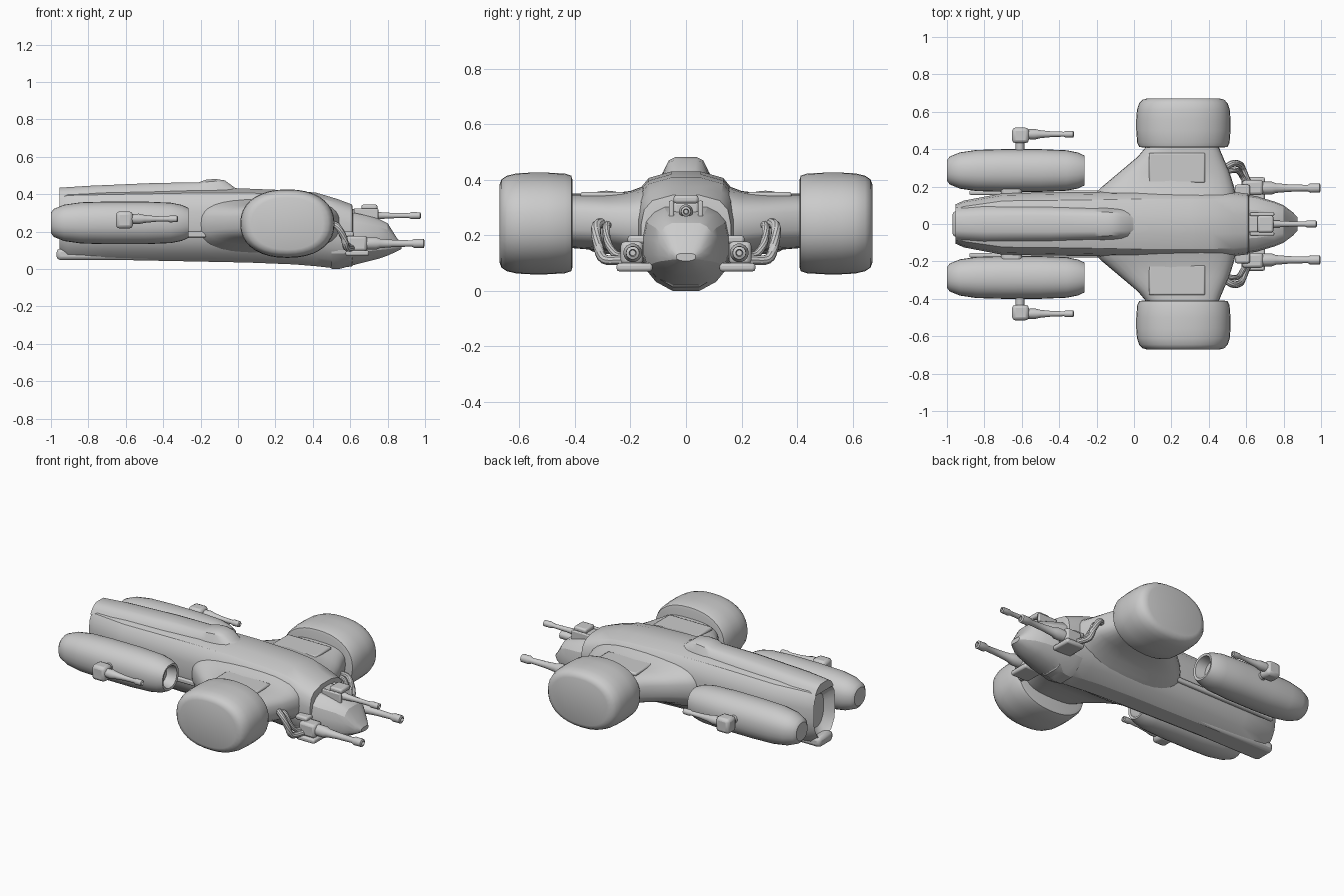
import bpy, bmesh
from math import cos, sin, pi
from mathutils import Vector


def loft(name, rings, mirror=False, angle=35):
    """Skin a list of equal-length closed rings and cap both ends."""
    bm = bmesh.new()
    loops = [[bm.verts.new(p) for p in ring] for ring in rings]
    n = len(loops[0])
    for a, b in zip(loops, loops[1:]):
        for i in range(n):
            j = (i + 1) % n
            bm.faces.new((a[i], a[j], b[j], b[i]))
    bm.faces.new(loops[0])
    bm.faces.new(loops[-1])
    bmesh.ops.recalc_face_normals(bm, faces=bm.faces)
    me = bpy.data.meshes.new(name)
    bm.to_mesh(me)
    bm.free()
    ob = bpy.data.objects.new(name, me)
    bpy.context.collection.objects.link(ob)
    if mirror:
        mod = ob.modifiers.new("Mirror", "MIRROR")
        mod.use_axis = (False, True, False)
    bpy.ops.object.select_all(action="DESELECT")
    ob.select_set(True)
    bpy.context.view_layer.objects.active = ob
    bpy.ops.object.shade_smooth_by_angle(angle=angle * pi / 180)
    return ob


def oval(n, power=2.0):
    """Unit superellipse points."""
    pts = []
    for i in range(n):
        c, s = cos(2 * pi * i / n), sin(2 * pi * i / n)
        f = lambda v: (1 if v >= 0 else -1) * abs(v) ** (2 / power)
        pts.append((f(c), f(s)))
    return pts


def lathe_x(name, cy, cz, profile, n=24, mirror=False, power=2.0):
    """Turned part along x from (x, radius) pairs."""
    return loft(name, [[(x, cy + r * a, cz + r * b) for a, b in oval(n, power)]
                       for x, r in profile], mirror)


def tube(name, path, r, n=10, mirror=False):
    """Round pipe through a few path points, smoothed by a spline."""
    p = [Vector(v) for v in path]
    p = [2 * p[0] - p[1]] + p + [2 * p[-1] - p[-2]]
    pts = []
    for a, b, c, d in zip(p, p[1:], p[2:], p[3:]):
        for k in range(5):
            t = k / 5
            pts.append(0.5 * (2 * b + (c - a) * t + (2 * a - 5 * b + 4 * c - d) * t * t
                              + (3 * b - a - 3 * c + d) * t ** 3))
    pts.append(p[-2])
    rings = []
    for i, v in enumerate(pts):
        d = pts[min(i + 1, len(pts) - 1)] - pts[max(i - 1, 0)]
        q = d.to_track_quat("Z", "Y")
        rings.append([v + q @ Vector((r * a, r * b, 0)) for a, b in oval(n)])
    return loft(name, rings, mirror)


def block(name, x, y, z, bevel=0.01, mirror=False):
    """Bevelled box from three (min, max) ranges."""
    ring = [(y[0], z[0]), (y[1], z[0]), (y[1], z[1]), (y[0], z[1])]
    ob = loft(name, [[(k, a, b) for a, b in ring] for k in x], mirror)
    mod = ob.modifiers.new("Bevel", "BEVEL")
    mod.width, mod.segments = bevel, 2
    return ob


def hull_ring(x, w, zb, zt, mid, flat_top=0.3, flat_bottom=0.3):
    """Faceted body section, symmetric in y."""
    up, dn = zt - mid, mid - zb
    half = [(flat_bottom, -dn), (0.68, -dn * 0.78), (0.93, -dn * 0.45), (1, -dn * 0.1),
            (1, up * 0.35), (0.93, up * 0.68), (0.75, up * 0.88), (flat_top, up)]
    right = [(x, w * a, mid + b) for a, b in half]
    return right + [(px, -py, pz) for px, py, pz in reversed(right)]


# Main hull, with a recessed tail
loft("hull", [hull_ring(*s) for s in (
    (-0.90, 0.07, 0.14, 0.34, 0.24), (-0.93, 0.09, 0.10, 0.38, 0.24),
    (-0.955, 0.105, 0.09, 0.40, 0.24), (-0.91, 0.125, 0.05, 0.415, 0.24),
    (-0.70, 0.165, 0.05, 0.42, 0.24), (-0.20, 0.172, 0.04, 0.43, 0.24),
    (0.05, 0.178, 0.035, 0.43, 0.24), (0.30, 0.180, 0.025, 0.42, 0.23),
    (0.42, 0.178, 0.015, 0.408, 0.22), (0.53, 0.172, 0.003, 0.375, 0.20),
    (0.61, 0.162, 0.015, 0.345, 0.18), (0.615, 0.150, 0.02, 0.31, 0.16))], angle=32)

# Faceted nose
loft("nose", [hull_ring(*s, 0.5, 0.3) for s in (
    (0.50, 0.155, 0.00, 0.32, 0.15), (0.54, 0.160, 0.00, 0.315, 0.15),
    (0.65, 0.150, 0.03, 0.295, 0.14), (0.75, 0.120, 0.055, 0.27, 0.14),
    (0.80, 0.100, 0.072, 0.245, 0.135), (0.85, 0.062, 0.095, 0.165, 0.125),
    (0.875, 0.035, 0.108, 0.135, 0.12))], angle=25)


# Dorsal spine and canopy hump
def spine_ring(x, w, zt, zb=0.38):
    half = [(w * 1.25, zb), (w, zb + (zt - zb) * 0.55), (w * 0.8, zt - 0.012), (w * 0.5, zt)]
    return [(x, y, z) for y, z in half] + [(x, -y, z) for y, z in reversed(half)]


loft("spine", [spine_ring(*s) for s in (
    (-0.955, 0.072, 0.435), (-0.80, 0.085, 0.445), (-0.45, 0.085, 0.460),
    (-0.21, 0.080, 0.464), (-0.17, 0.080, 0.478), (-0.12, 0.078, 0.482),
    (-0.07, 0.074, 0.474), (-0.02, 0.068, 0.437), (0.02, 0.06, 0.420))])
block("belly_plate", (-0.97, -0.42), (-0.07, 0.07), (0.048, 0.11), 0.02)
block("side_rail", (-0.88, 0.40), (0.155, 0.18), (0.17, 0.20), 0.008, True)

# Broad shoulders that carry the wheels
shoulder = []
for y, x0, x1, z0, z1 in ((0.05, -0.25, 0.56, 0.06, 0.395), (0.16, -0.21, 0.545, 0.10, 0.375),
                          (0.20, -0.17, 0.535, 0.125, 0.36), (0.28, -0.075, 0.51, 0.145, 0.35),
                          (0.36, 0.02, 0.475, 0.15, 0.35), (0.42, 0.07, 0.45, 0.155, 0.35)):
    shoulder.append([((x0 + x1) / 2 + (x1 - x0) / 2 * a, y, (z0 + z1) / 2 + (z1 - z0) / 2 * b)
                     for a, b in oval(32, 2.9)])
loft("shoulder", shoulder, True)
block("shoulder_panel", (0.08, 0.38), (0.22, 0.38), (0.335, 0.356), 0.008, True)

# Oval wheels
loft("wheel", [[(0.264 + 0.252 * s * a, y, 0.243 + 0.183 * s * b) for a, b in oval(36, 2.25)]
               for y, s in ((0.409, 0.86), (0.413, 0.94), (0.435, 0.98), (0.50, 1), (0.56, 1),
                            (0.61, 0.985), (0.645, 0.94), (0.664, 0.87), (0.672, 0.76))], True, 40)

# Rear side pods with open fronts
lathe_x("pod", 0.286, 0.247, (
    (-1.0, 0.055), (-0.985, 0.075), (-0.93, 0.097), (-0.84, 0.110), (-0.70, 0.114),
    (-0.50, 0.114), (-0.36, 0.108), (-0.30, 0.096), (-0.265, 0.080), (-0.268, 0.066),
    (-0.33, 0.055)), 28, True, 2.2)
block("pod_strut", (-0.71, -0.60), (0.12, 0.22), (0.20, 0.31), 0.02, True)

# Guns on the pods
tube("pod_gun_arm", ((-0.61, 0.37, 0.262), (-0.61, 0.41, 0.262), (-0.61, 0.45, 0.262)), 0.024, 12, True)
block("pod_gun_body", (-0.652, -0.562), (0.432, 0.515), (0.217, 0.308), 0.018, True)
lathe_x("pod_gun_barrel", 0.48, 0.268, (
    (-0.58, 0.026), (-0.53, 0.028), (-0.50, 0.021), (-0.44, 0.015), (-0.375, 0.013),
    (-0.365, 0.018), (-0.325, 0.017), (-0.32, 0.010), (-0.34, 0.008)), 12, True)

# Guns beside the nose
BARREL = ((0.0, 0.034), (0.07, 0.034), (0.09, 0.026), (0.16, 0.020), (0.26, 0.017),
          (0.275, 0.025), (0.325, 0.024), (0.33, 0.013), (0.30, 0.010))
lathe_x("nose_gun_barrel", 0.192, 0.137, [(0.668 + x, r) for x, r in BARREL], 14, True)
block("nose_gun_body", (0.58, 0.69), (0.155, 0.235), (0.095, 0.178), 0.015, True)
block("nose_gun_plate", (0.575, 0.70), (0.12, 0.25), (0.07, 0.10), 0.01, True)
block("nose_gun_bracket", (0.54, 0.62), (0.12, 0.21), (0.17, 0.20), 0.01, True)

# Gun on top of the nose
lathe_x("top_gun_barrel", 0, 0.286, [(0.665 + x * 0.95, r * 0.75) for x, r in BARREL], 14)
block("top_gun_hood", (0.66, 0.745), (-0.045, 0.045), (0.315, 0.345), 0.01)
block("top_gun_side", (0.62, 0.75), (0.043, 0.062), (0.24, 0.325), 0.006, True)
block("top_gun_base", (0.58, 0.69), (-0.045, 0.045), (0.25, 0.32), 0.01)

# Feed pipes from the shoulders to the nose guns
tube("outer_pipe", ((0.46, 0.28, 0.245), (0.525, 0.322, 0.235), (0.565, 0.318, 0.17),
                    (0.58, 0.295, 0.115), (0.61, 0.22, 0.112)), 0.018, 10, True)
tube("inner_pipe", ((0.47, 0.27, 0.24), (0.53, 0.287, 0.23), (0.56, 0.28, 0.17),
                    (0.58, 0.25, 0.13), (0.61, 0.20, 0.13)), 0.014, 10, True)
